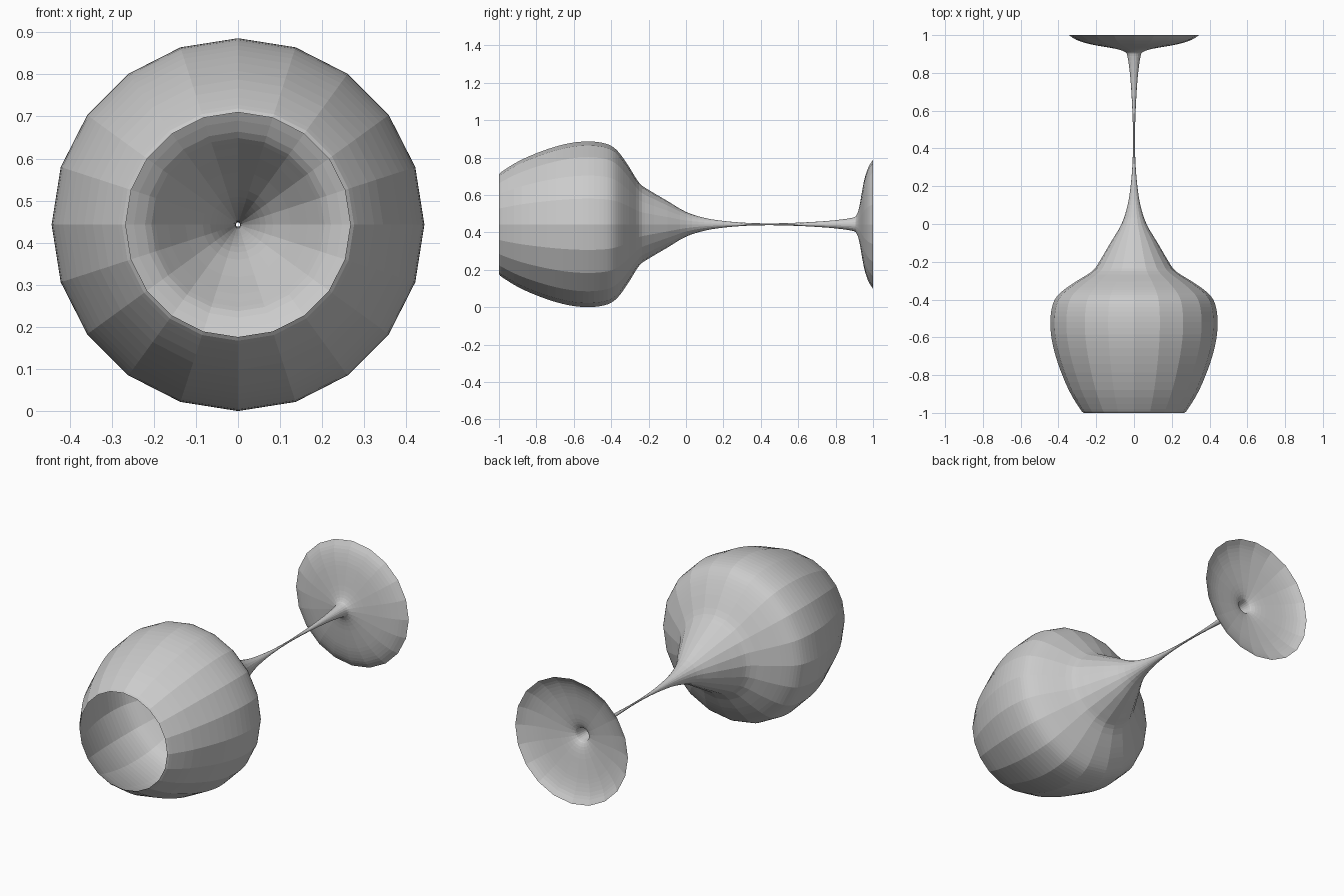
import bpy, bmesh, math
from mathutils import Vector

if "Cube" in bpy.data.objects:
    bpy.data.objects.remove(bpy.data.objects["Cube"])

SIDES, STEPS, AXIS_Z = 20, 3, 0.446

# Profile from bowl rim to foot rim: (y along axis, radius)
PROFILE = [(-1, .267), (-.98, .285), (-.88, .345), (-.74, .402), (-.62, .434), (-.52, .443),
           (-.44, .434), (-.39, .413), (-.35, .373), (-.305, .308), (-.25, .221), (-.2, .184),
           (-.1, .125), (0, .066), (.1, .034), (.2, .018), (.32, .008), (.45, .005),
           (.58, .008), (.7, .014), (.8, .022), (.89, .035), (.912, .05), (.927, .095),
           (.942, .18), (.955, .245), (.975, .305), (1, .345)]


def smooth_profile(points):
    # Catmull-Rom rings between the profile points
    p = [Vector(q) for q in points]
    p = [2 * p[0] - p[1]] + p + [2 * p[-1] - p[-2]]
    out = []
    for a, b, c, d in zip(p, p[1:], p[2:], p[3:]):
        for i in range(STEPS):
            t = i / STEPS
            out.append(0.5 * (2 * b + (c - a) * t + (2 * a - 5 * b + 4 * c - d) * t**2
                              + (3 * b - a - 3 * c + d) * t**3))
    return out + [p[-2]]


# Hollow thin-walled goblet lying on its side, spun around the y axis
bm = bmesh.new()
rings = [[bm.verts.new((r * math.sin(2 * math.pi * k / SIDES), y,
                        AXIS_Z + r * math.cos(2 * math.pi * k / SIDES)))
          for k in range(SIDES)] for y, r in smooth_profile(PROFILE)]
for a, b in zip(rings, rings[1:]):
    for k in range(SIDES):
        n = (k + 1) % SIDES
        bm.faces.new((a[k], a[n], b[n], b[k]))
bmesh.ops.recalc_face_normals(bm, faces=bm.faces)
mesh = bpy.data.meshes.new("goblet")
bm.to_mesh(mesh)
bm.free()
goblet = bpy.data.objects.new("goblet", mesh)
bpy.context.collection.objects.link(goblet)
# Rest the bowl exactly on the ground
goblet.location.z = -min(v.co.z for v in mesh.vertices)
